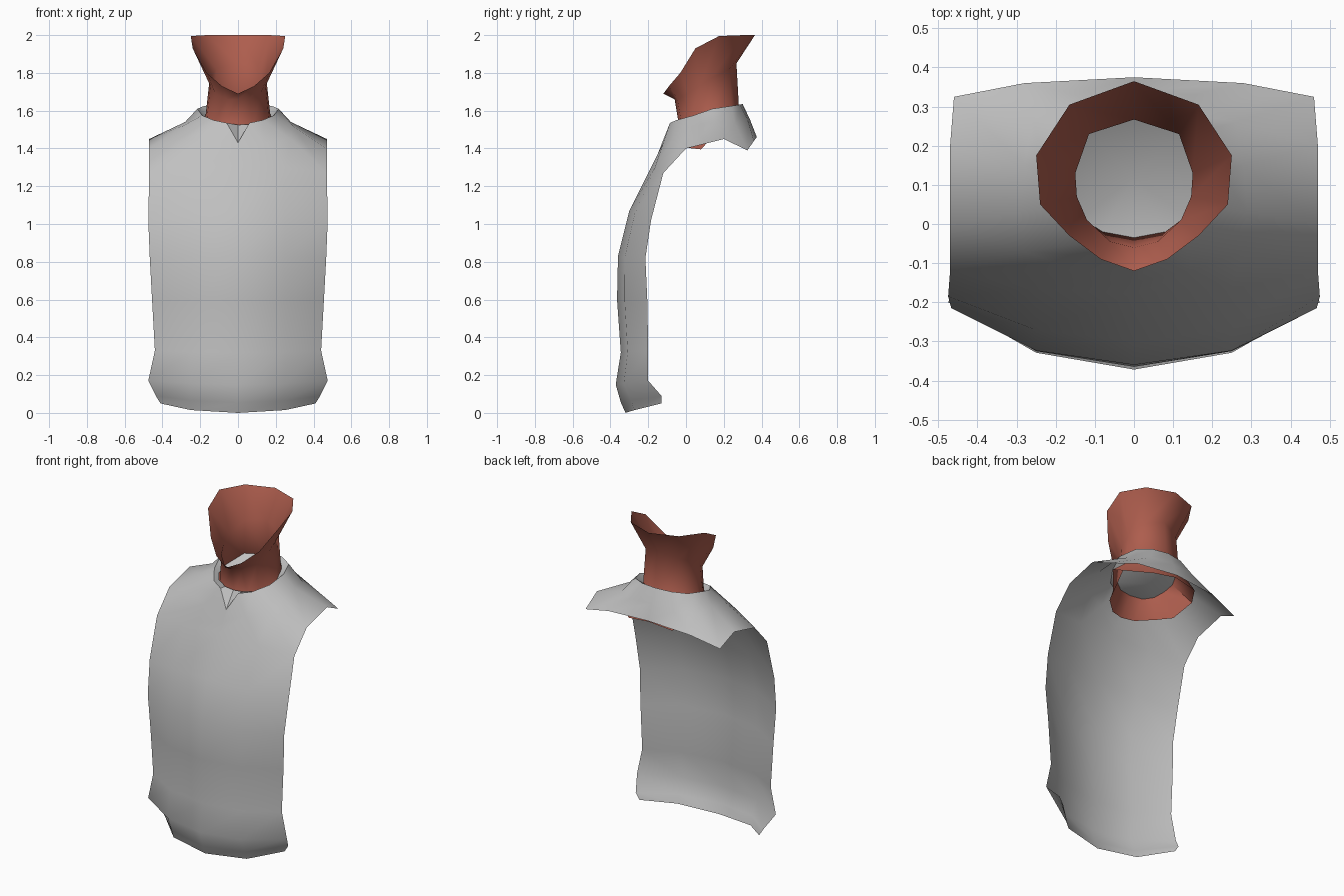
import bpy, bmesh, math


def material(name, rgb):
    m = bpy.data.materials.new(name)
    m.diffuse_color = (*rgb, 1)
    return m


cloth = material("grey cloth", (0.53, 0.53, 0.53))
skin = material("terracotta skin", (0.42, 0.11, 0.075))


def loft(name, grids, mat, angle=60):
    """Skin lists of half rows (x >= 0), mirror across x and weld them together."""
    bm = bmesh.new()
    for rows in grids:
        for side in (1, -1):
            grid = [[bm.verts.new((side * x, y, z)) for x, y, z in r] for r in rows]
            for a, b in zip(grid, grid[1:]):
                for i in range(len(a) - 1):
                    quad = [a[i], a[i + 1], b[i + 1], b[i]]
                    bm.faces.new(quad if side > 0 else quad[::-1])
    bmesh.ops.remove_doubles(bm, verts=bm.verts, dist=0.0005)
    me = bpy.data.meshes.new(name)
    bm.to_mesh(me)
    bm.free()
    me.materials.append(mat)
    ob = bpy.data.objects.new(name, me)
    bpy.context.collection.objects.link(ob)
    bpy.context.view_layer.objects.active = ob
    ob.select_set(True)
    bpy.ops.object.shade_smooth_by_angle(angle=math.radians(angle))
    ob.select_set(False)
    return ob


# Shirt front: centre y/z, then side x/y/z for each row, bottom to top
profile = [(-.32, .0, .41, -.13, .05), (-.345, .055, .435, -.13, .09),
           (-.372, .15, .475, -.20, .17), (-.345, .32, .44, -.20, .33),
           (-.365, .60, .455, -.205, .60), (-.36, .83, .467, -.215, .82),
           (-.30, 1.07, .475, -.185, 1.02), (-.18, 1.31, .47, -.12, 1.27)]
front = []
for cy, cz, sx, sy, sz in profile:
    front.append([(0, cy, cz), (.25, cy + .25 * (sy - cy), cz + .3 * (sz - cz)), (sx, sy, sz)])

# Shoulder yoke: outer hem, middle ring and collar edge, front to back
hem = [front[-1][0], front[-1][1], front[-1][2], (.47, 0, 1.40), (.47, .2, 1.45),
       (.46, .325, 1.39), (.28, .36, 1.44), (0, .375, 1.46)]
middle = [(0, -.15, 1.37), (.14, -.12, 1.43), (.28, -.07, 1.45), (.29, .03, 1.52),
          (.28, .15, 1.54), (.26, .26, 1.53), (.15, .33, 1.54), (0, .34, 1.55)]
collar = [(0, -.115, 1.43), (.06, -.085, 1.535), (.13, -.05, 1.55), (.19, .04, 1.575),
          (.215, .14, 1.61), (.18, .24, 1.625), (.10, .285, 1.632), (0, .30, 1.635)]
loft("shirt", [front, [hem, middle, collar]], cloth)

# Inner collar band, folded back to the neck and forming the front notch
band = [(0, -.045, 1.525), (.06, -.037, 1.527), (.13, 0, 1.535), (.165, .05, 1.55),
        (.175, .13, 1.57), (.145, .22, 1.595), (.09, .26, 1.615), (0, .285, 1.62)]
loft("collar_band", [[collar, band]], cloth, angle=30)

# Neck: flared base under the shirt, collar line, throat and jaw edge
jaw = [(0, -.12, 1.69), (.085, -.09, 1.73), (.165, -.03, 1.80), (.24, .05, 1.93),
       (.25, .175, 1.995), (.165, .305, 2.0), (0, .365, 2.0)]
throat = [(0, -.06, 1.66), (.06, -.045, 1.66), (.12, .01, 1.69), (.146, .07, 1.73),
          (.15, .13, 1.77), (.115, .23, 1.82), (0, .267, 1.85)]
base = [(0, -.035, 1.51), (.08, -.02, 1.51), (.135, .015, 1.525), (.165, .07, 1.55),
        (.172, .13, 1.57), (.125, .24, 1.61), (0, .28, 1.62)]
flare = [(0, -.11, 1.40), (.08, -.09, 1.40), (.17, -.01, 1.405), (.22, .08, 1.395),
         (.29, .16, 1.485), (.15, .35, 1.43), (0, .364, 1.45)]
loft("neck", [[flare, base, throat, jaw]], skin)

# Shallow cloth bowl closing the neck at the collar line
loft("neck_lining", [[base, [(0, .12, 1.515)] * len(base)]], cloth)
